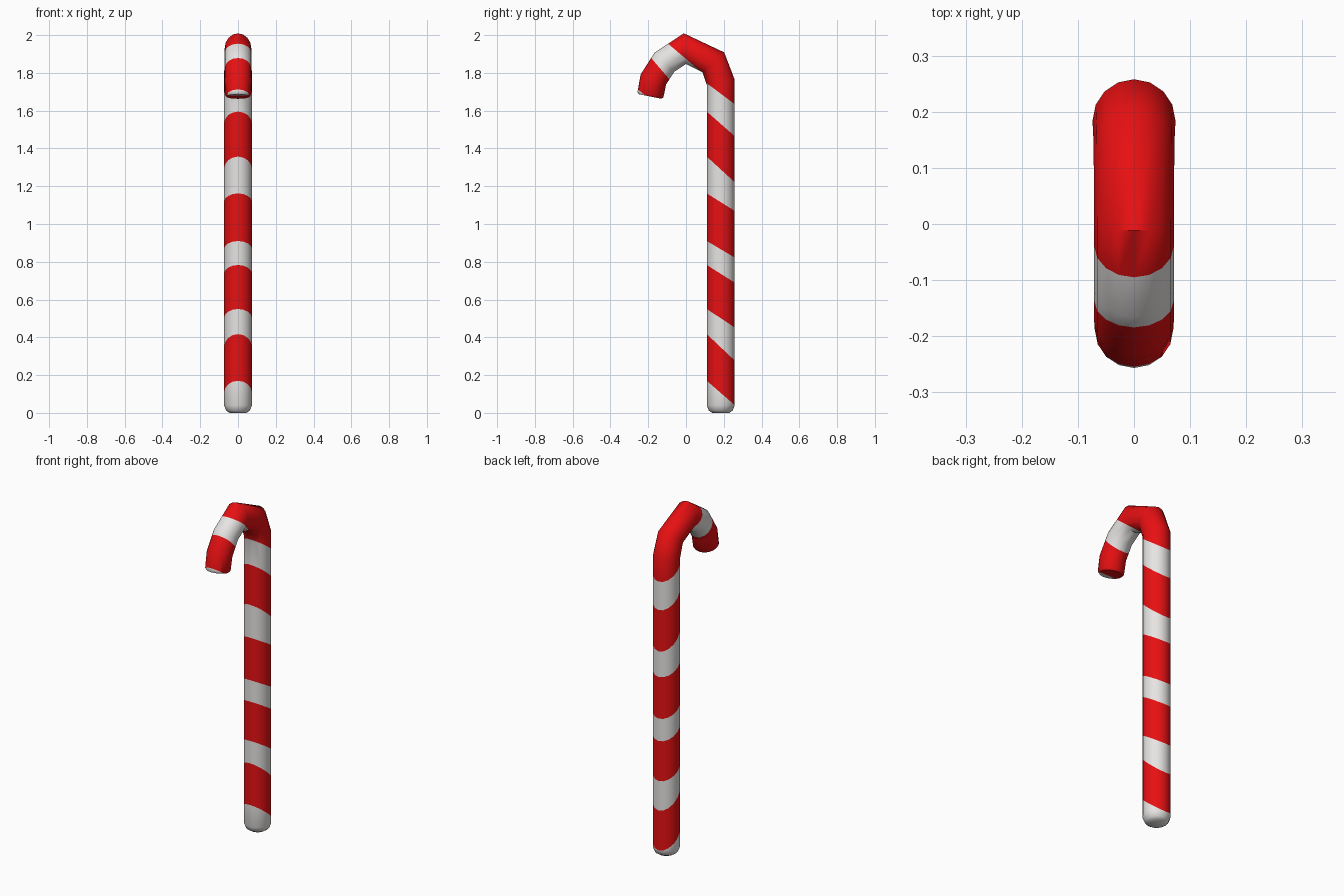
import bpy, bmesh, math
from mathutils import Vector

if "Cube" in bpy.data.objects:
    bpy.data.objects.remove(bpy.data.objects["Cube"])

SIDES = 16


def material(name, col):
    m = bpy.data.materials.new(name)
    m.diffuse_color = (*col, 1)
    m.use_nodes = True
    m.node_tree.nodes["Principled BSDF"].inputs["Base Color"].default_value = m.diffuse_color
    return m


# Centre line of the cane: (y, z, radius)
path = [(0.184, 0.0, 0.045), (0.184, 0.012, 0.063), (0.184, 0.04, 0.074),
        (0.184, 1.75, 0.074), (0.145, 1.856, 0.072), (-0.006, 1.928, 0.071),
        (-0.114, 1.857, 0.071), (-0.173, 1.765, 0.071),
        (-0.188, 1.685, 0.070), (-0.19, 1.675, 0.062)]

# Sweep mitred rings along the path
bm = bmesh.new()
rings = []
pts = [Vector((0, y, z)) for y, z, r in path]
for i, (p, (_, _, r)) in enumerate(zip(pts, path)):
    a = (p - pts[max(i - 1, 0)]).normalized() if i else (pts[1] - p).normalized()
    b = (pts[i + 1] - p).normalized() if i < len(pts) - 1 else a
    t = (a + b).normalized()
    out = Vector((0, t.z, -t.y)) / max(t.dot(a), 0.5)
    ring = []
    for k in range(SIDES):
        w = 2 * math.pi * k / SIDES
        ring.append(bm.verts.new(p + Vector((1, 0, 0)) * r * math.cos(w) + out * r * math.sin(w)))
    rings.append(ring)
for lo, hi in zip(rings, rings[1:]):
    for k in range(SIDES):
        j = (k + 1) % SIDES
        bm.faces.new((lo[k], lo[j], hi[j], hi[k]))
bm.faces.new(list(reversed(rings[0])))
bm.faces.new(rings[-1])
bmesh.ops.recalc_face_normals(bm, faces=bm.faces)

# Stripe edges on the shaft: heights at its front and at its back
shaft = [(0.17, 0.042), (0.417, 0.278), (0.55, 0.453), (0.783, 0.69), (0.91, 0.823),
         (1.162, 1.07), (1.357, 1.222), (1.595, 1.466), (1.745, 1.635)]
shaft_cuts = [(Vector((0, 0.11, f)), Vector((0, f - b, 0.147)).normalized()) for f, b in shaft]


# Stripe edges on the hook: outer point to inner point, normal towards the tip
def hook_cut(oy, oz, iy, iz):
    return Vector((0, oy, oz)), Vector((0, iz - oz, oy - iy)).normalized()


hook_cuts = [hook_cut(-0.098, 1.957, 0.02, 1.857),
             hook_cut(-0.187, 1.882, -0.117, 1.80),
             hook_cut(-0.257, 1.715, -0.205, 1.672)]


def cut(planes, keep):
    for co, no in planes:
        fs = [f for f in bm.faces if keep(f.calc_center_median())]
        geom = fs + list({e for f in fs for e in f.edges}) + list({v for f in fs for v in f.verts})
        bmesh.ops.bisect_plane(bm, geom=geom, plane_co=co, plane_no=no, dist=1e-5)


cut(shaft_cuts, lambda c: c.y > 0.06)
cut(hook_cuts, lambda c: c.y < 0.09 and c.z > 1.65)


def beyond(c, plane):
    return (c - plane[0]).dot(plane[1]) > 0


# Colour faces by stripe: 0 white, 1 red
for f in bm.faces:
    c = f.calc_center_median()
    if c.y > 0.06:
        f.material_index = sum(beyond(c, p) for p in shaft_cuts) % 2
    else:
        f.material_index = 1 - sum(beyond(c, p) for p in hook_cuts) % 2

me = bpy.data.meshes.new("striped_cane")
bm.to_mesh(me)
bm.free()
me.materials.append(material("white sugar", (0.8, 0.78, 0.77)))
me.materials.append(material("red stripe", (0.8, 0.005, 0.006)))
ob = bpy.data.objects.new("striped_cane", me)
bpy.context.collection.objects.link(ob)
bpy.context.view_layer.objects.active = ob
ob.select_set(True)
bpy.ops.object.shade_smooth_by_angle(angle=math.radians(50))
